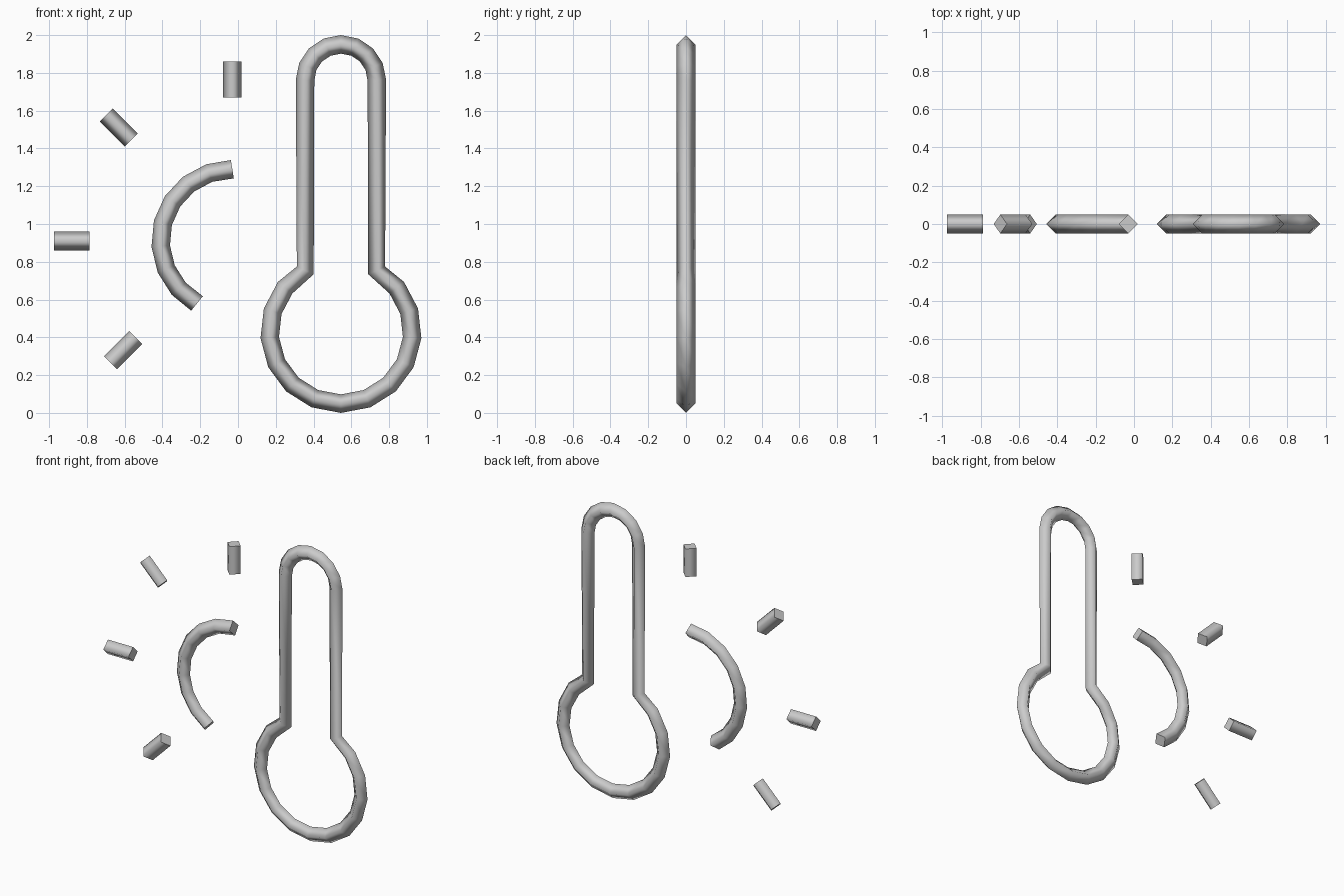
import bpy, bmesh, math
from mathutils import Vector

if "Cube" in bpy.data.objects:
    bpy.data.objects.remove(bpy.data.objects["Cube"])

R = 0.049  # half-width of the diamond cross-section

grey = bpy.data.materials.new("light_grey")
grey.diffuse_color = (0.6, 0.6, 0.6, 1)
grey.use_nodes = True
grey.node_tree.nodes["Principled BSDF"].inputs["Base Color"].default_value = grey.diffuse_color


def arc(cx, cz, r, a0, a1, n):
    """Points (x, z) along an arc, angles in degrees."""
    angles = [math.radians(a0 + (a1 - a0) * i / n) for i in range(n + 1)]
    return [(cx + r * math.cos(a), cz + r * math.sin(a)) for a in angles]


def tube(name, path, closed=False):
    """Sweep a diamond section along a path in the xz plane."""
    pts = [Vector((x, 0, z)) for x, z in path]
    n = len(pts)
    bm = bmesh.new()
    rings = []
    for i, p in enumerate(pts):
        t = Vector()
        if closed or i > 0:
            t += (p - pts[i - 1]).normalized()
        if closed or i < n - 1:
            t += (pts[(i + 1) % n] - p).normalized()
        t.normalize()
        side = Vector((-t.z, 0, t.x)) * R
        depth = Vector((0, R, 0))
        rings.append([bm.verts.new(p + o) for o in (side, depth, -side, -depth)])
    for i in range(n if closed else n - 1):
        a, b = rings[i], rings[(i + 1) % n]
        for k in range(4):
            m = (k + 1) % 4
            bm.faces.new((a[k], a[m], b[m], b[k])).smooth = True
    if not closed:
        for ring in (rings[0], rings[-1]):
            cap = bm.faces.new(ring)
            for e in cap.edges:
                e.smooth = False
    bmesh.ops.recalc_face_normals(bm, faces=bm.faces[:])
    mesh = bpy.data.meshes.new(name)
    bm.to_mesh(mesh)
    bm.free()
    mesh.materials.append(grey)
    obj = bpy.data.objects.new(name, mesh)
    bpy.context.collection.objects.link(obj)


# Thermometer outline: rounded top, straight stem, round bulb
outline = arc(0.545, 1.761, 0.19, 0, 180, 8) + arc(0.545, 0.427, 0.378, 120, 420, 14)
tube("thermometer_outline", outline, closed=True)

# Partial sun disc
SX, SZ = -0.03, 0.91
tube("sun_arc", arc(SX, SZ, 0.38, 90, 240.5, 8))

# Sun rays
for name, angle, r0, r1 in (("top", 90, 0.76, 0.95), ("upper_left", 135, 0.757, 0.943),
                            ("left", 180, 0.757, 0.945), ("lower_left", 225, 0.723, 0.911)):
    a = math.radians(angle)
    tube("sun_ray_" + name, [(SX + r * math.cos(a), SZ + r * math.sin(a)) for r in (r0, r1)])
